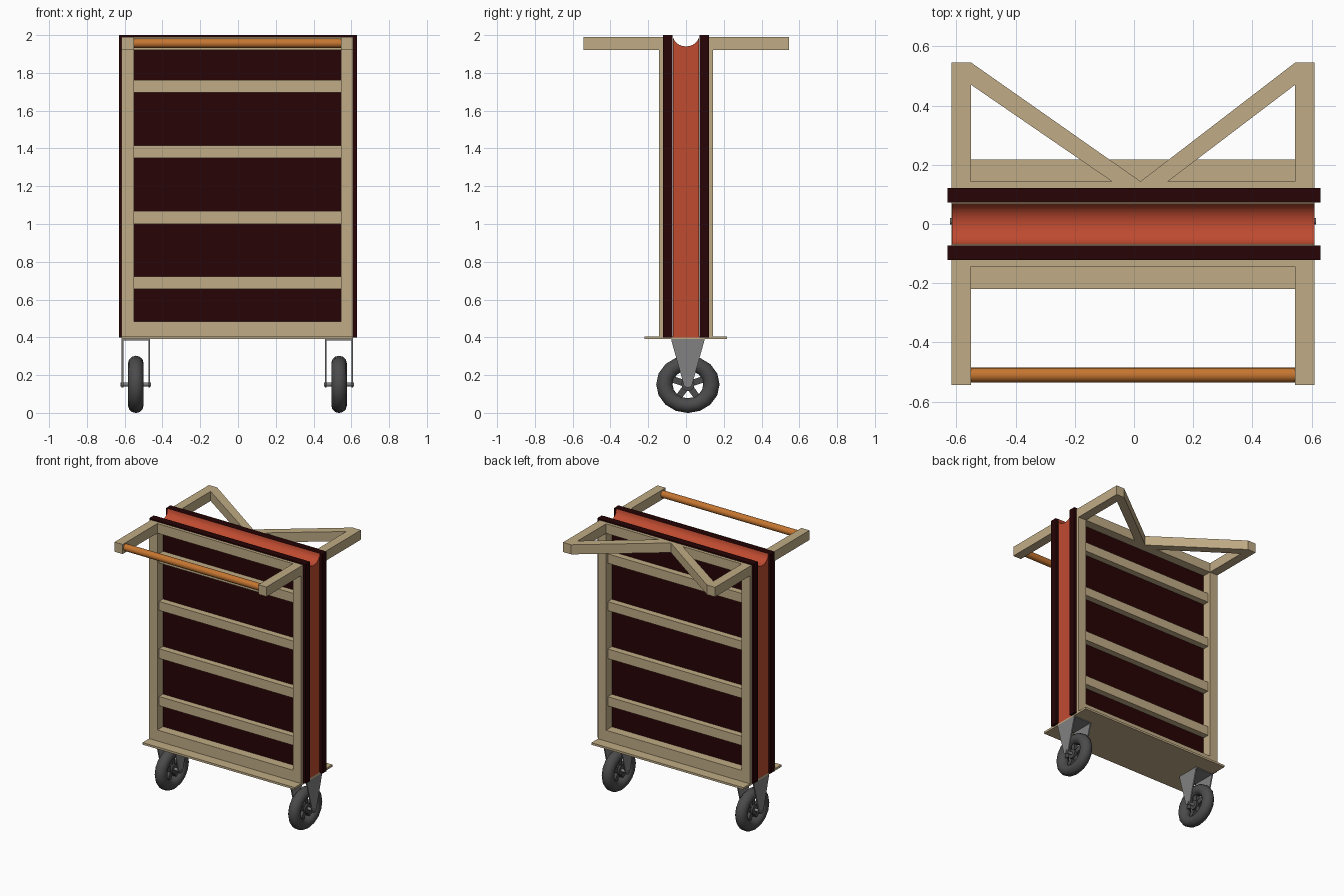
import bpy, bmesh, math
from mathutils import Matrix, Vector

if "Cube" in bpy.data.objects:
    bpy.data.objects.remove(bpy.data.objects["Cube"])


def mat(name, r, g, b):
    m = bpy.data.materials.new(name)
    m.diffuse_color = (r, g, b, 1)
    m.use_nodes = True
    m.node_tree.nodes["Principled BSDF"].inputs["Base Color"].default_value = m.diffuse_color
    return m


BEIGE = mat("beige wood", 0.53, 0.41, 0.235)
MAROON = mat("dark maroon", 0.02, 0.001, 0.0015)
RED = mat("brick red", 0.52, 0.07, 0.03)
ORANGE = mat("orange wood", 0.56, 0.18, 0.03)
STEEL = mat("grey steel", 0.22, 0.22, 0.22)
RUBBER = mat("dark rubber", 0.07, 0.07, 0.07)


def finish(name, bm, material, smooth=False):
    bmesh.ops.recalc_face_normals(bm, faces=bm.faces)
    me = bpy.data.meshes.new(name)
    bm.to_mesh(me)
    bm.free()
    me.materials.append(material)
    ob = bpy.data.objects.new(name, me)
    bpy.context.collection.objects.link(ob)
    if smooth:
        bpy.context.view_layer.objects.active = ob
        bpy.ops.object.select_all(action='DESELECT')
        ob.select_set(True)
        bpy.ops.object.shade_smooth_by_angle(angle=math.radians(50))
    return ob


def box(name, x, y, z, material):
    bm = bmesh.new()
    bmesh.ops.create_cube(bm, size=1)
    for v in bm.verts:
        v.co = Vector([(r[0] + r[1]) / 2 + c * (r[1] - r[0]) for c, r in zip(v.co, (x, y, z))])
    return finish(name, bm, material)


def prism(name, pts, axis, a, b, material, smooth=False):
    """Extrude a 2D outline along x (points are y,z) or z (points are x,y)."""
    bm = bmesh.new()
    place = (lambda p, t: (t, p[0], p[1])) if axis == 'x' else (lambda p, t: (p[0], p[1], t))
    f = bm.faces.new([bm.verts.new(place(p, a)) for p in pts])
    ext = bmesh.ops.extrude_face_region(bm, geom=[f])["geom"]
    d = Vector(place((0, 0), b - a))
    bmesh.ops.translate(bm, verts=[g for g in ext if isinstance(g, bmesh.types.BMVert)], vec=d)
    return finish(name, bm, material, smooth)


def rod(name, centre, radius, length, material, n=16):
    bm = bmesh.new()
    bmesh.ops.create_cone(bm, cap_ends=True, segments=n, radius1=radius, radius2=radius, depth=length,
                          matrix=Matrix.Translation(centre) @ Matrix.Rotation(math.pi / 2, 4, 'Y'))
    return finish(name, bm, material, True)


L, R, LI, RI = -0.616, 0.61, -0.55, 0.544   # frame outer and inner x

# Grooved core
groove = [(0.07 * math.cos(t), 2.0 - 0.06 * math.sin(t)) for t in [math.pi * i / 12 for i in range(13)]]
prism("core", [(-0.07, 0.4), (0.07, 0.4)] + groove, 'x', -0.615, 0.61, RED, True)

# Base plate
box("base_plate", (L, R), (-0.22, 0.218), (0.39, 0.405), BEIGE)

# Each face: maroon surround, recessed maroon sheet, deep beige frame, set-back rungs
for side, s in (("front", -1), ("back", 1)):
    def span(a, b):
        return tuple(sorted((s * a, s * b)))
    edge, frame, rung = span(0.072, 0.122), span(0.076, 0.144), span(0.076, 0.124)
    box(side + "_surround_left", (-0.63, L), edge, (0.4, 2.0), MAROON)
    box(side + "_surround_right", (R, 0.63), edge, (0.4, 2.0), MAROON)
    box(side + "_surround_top", (L, R), edge, (1.99, 2.0), MAROON)
    box(side + "_sheet", (L, R), span(0.072, 0.078), (0.4, 1.99), MAROON)
    box(side + "_left_post", (L, LI), frame, (0.405, 1.99), BEIGE)
    box(side + "_right_post", (RI, R), frame, (0.405, 1.99), BEIGE)
    box(side + "_bottom_rail", (LI, RI), frame, (0.405, 0.485), BEIGE)
    box(side + "_top_rail", (LI, RI), frame, (1.92, 1.99), BEIGE)
    for i, (z0, z1) in enumerate([(0.655, 0.722), (1.0, 1.07), (1.35, 1.415), (1.695, 1.763)]):
        box(f"{side}_rung_{i}", (LI, RI), rung, (z0, z1), BEIGE)

# Handle arms
for side, x in (("left", (L, LI)), ("right", (RI, R))):
    box("front_arm_" + side, x, (-0.543, -0.144), (1.92, 1.99), BEIGE)
    box("back_arm_" + side, x, (0.144, 0.545), (1.92, 1.99), BEIGE)

# Front grip and back diagonal braces
rod("grip_bar", (-0.003, -0.51, 1.957), 0.025, RI - LI, ORANGE)
prism("back_brace_left", [(LI, 0.545), (LI, 0.47), (-0.075, 0.144), (0.022, 0.144)], 'z', 1.92, 1.99, BEIGE)
prism("back_brace_right", [(RI, 0.545), (0.022, 0.144), (0.115, 0.144), (RI, 0.47)], 'z', 1.92, 1.99, BEIGE)

# Wheels with forks
WY, WZ = 0.01, 0.151
for side, cx in (("left", -0.541), ("right", 0.535)):
    # Tyre
    bm = bmesh.new()
    n, m = 16, 12
    rings = []
    for i in range(n):
        a = 2 * math.pi * i / n
        ring = []
        for j in range(m):
            b = 2 * math.pi * j / m
            r = 0.121 + 0.042 * math.cos(b)
            ring.append(bm.verts.new((cx + 0.041 * math.sin(b),
                                      WY + 1.03 * r * math.cos(a), WZ + 0.93 * r * math.sin(a))))
        rings.append(ring)
    for i in range(n):
        for j in range(m):
            p, q = rings[i], rings[(i + 1) % n]
            bm.faces.new((p[j], q[j], q[(j + 1) % m], p[(j + 1) % m]))
    finish("tyre_" + side, bm, RUBBER, True)
    # Hub, axle and spokes
    rod("hub_" + side, (cx, WY, WZ), 0.035, 0.05, RUBBER, 12)
    rod("axle_" + side, (cx, WY, WZ), 0.011, 0.16, STEEL, 10)
    bm = bmesh.new()
    for k in range(5):
        rot = Matrix.Rotation(math.pi / 2 + 2 * math.pi * k / 5, 4, 'X')
        bmesh.ops.create_cube(bm, size=1, matrix=Matrix.Translation((cx, WY, WZ)) @ rot
                              @ Matrix.Translation((0, 0.055, 0)) @ Matrix.Diagonal((0.025, 0.07, 0.034, 1)))
    finish("spokes_" + side, bm, RUBBER)
    # Tapered fork plates and crown
    tip = [(WY + 0.024 * math.cos(t), WZ + 0.005 - 0.022 * math.sin(t))
           for t in [math.pi * i / 8 for i in range(9)]]
    outline = [(WY - 0.088, 0.385), (WY + 0.088, 0.385)] + tip
    for which, x0 in (("outer", cx - 0.075), ("inner", cx + 0.066)):
        prism(f"fork_{which}_{side}", outline, 'x', x0, x0 + 0.009, STEEL, True)
    box("fork_crown_" + side, (cx - 0.075, cx + 0.075), (WY - 0.088, WY + 0.088), (0.383, 0.39), STEEL)
